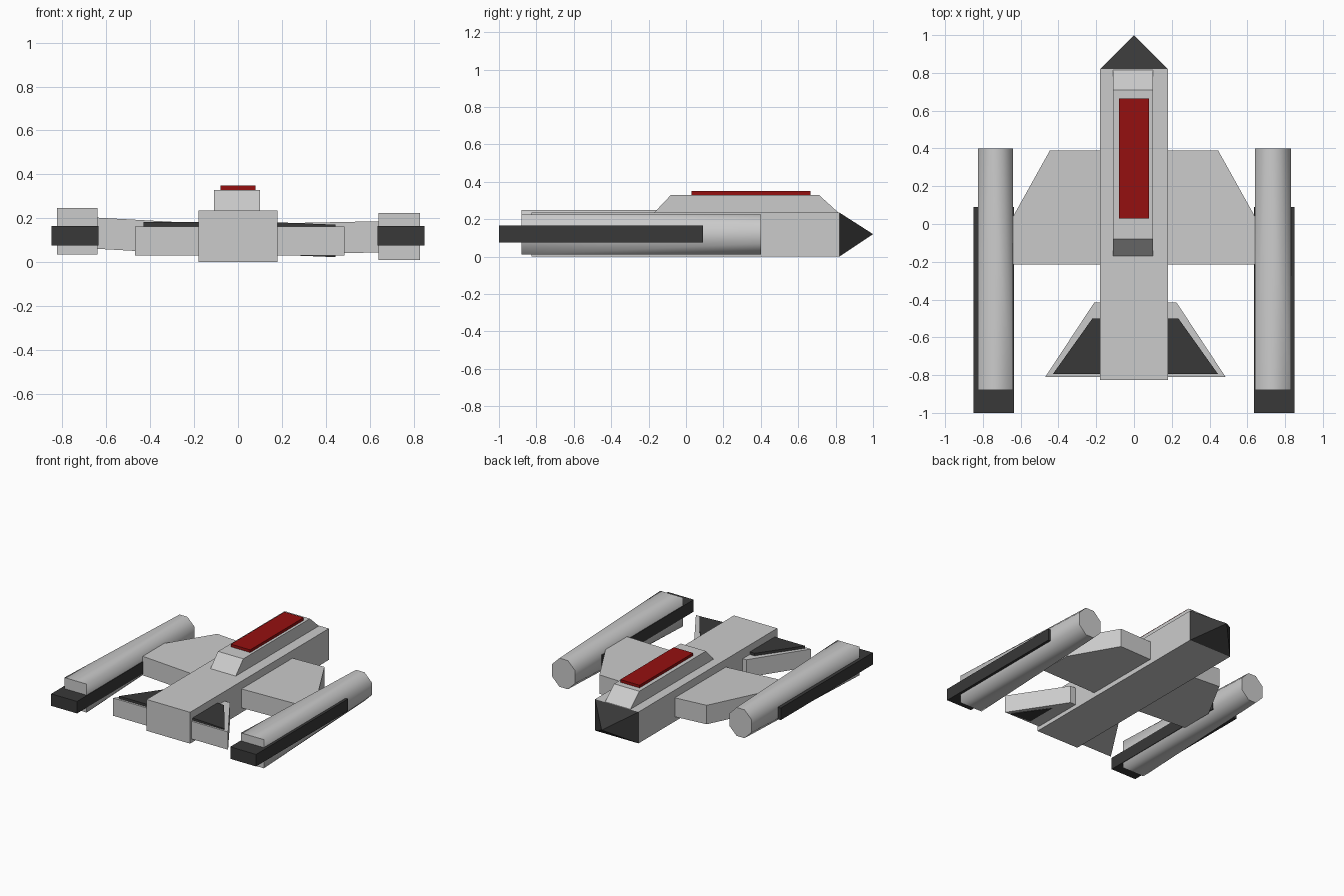
import bpy, math

if "Cube" in bpy.data.objects:
    bpy.data.objects.remove(bpy.data.objects["Cube"])

dark = bpy.data.materials.new("dark_grey")
dark.diffuse_color = (0.04, 0.04, 0.04, 1)
dark.use_nodes = True
dark.node_tree.nodes["Principled BSDF"].inputs["Base Color"].default_value = dark.diffuse_color
red = bpy.data.materials.new("red")
red.diffuse_color = (0.3, 0.005, 0.005, 1)
red.use_nodes = True
red.node_tree.nodes["Principled BSDF"].inputs["Base Color"].default_value = red.diffuse_color


def make(name, verts, faces, mat=None):
    me = bpy.data.meshes.new(name)
    me.from_pydata(verts, [], faces)
    ob = bpy.data.objects.new(name, me)
    bpy.context.collection.objects.link(ob)
    if mat:
        me.materials.append(mat)
    # consistent outward normals
    bpy.context.view_layer.objects.active = ob
    ob.select_set(True)
    bpy.ops.object.mode_set(mode='EDIT')
    bpy.ops.mesh.select_all(action='SELECT')
    bpy.ops.mesh.normals_make_consistent(inside=False)
    bpy.ops.object.mode_set(mode='OBJECT')
    ob.select_set(False)
    return ob


def loft(name, a, b, mat=None):
    n = len(a)
    sides = [(i, (i + 1) % n, n + (i + 1) % n, n + i) for i in range(n)]
    return make(name, a + b, sides + [tuple(range(n)), tuple(range(n, 2 * n))], mat)


def plate(name, outline, z0, z1, slope=0.0, mat=None):
    """Outline in plan, given a thickness; slope tilts it along x."""
    x0 = outline[0][0]
    ring = lambda z: [(x, y, z + slope * abs(x - x0)) for x, y in outline]
    return loft(name, ring(z0), ring(z1), mat)


def box(name, x0, x1, y0, y1, z0, z1, mat=None):
    return plate(name, [(x0, y0), (x1, y0), (x1, y1), (x0, y1)], z0, z1, 0, mat)


# Fuselage and pointed nose
box("fuselage", -0.18, 0.18, -0.825, 0.82, 0, 0.235)
make("nose", [(-0.18, 0.82, 0), (0.18, 0.82, 0), (0.18, 0.82, 0.235),
              (-0.18, 0.82, 0.235), (0, 1, 0.12)],
     [(0, 1, 2, 3), (0, 1, 4), (1, 2, 4), (2, 3, 4), (3, 0, 4)], dark)

# Canopy with sloped ends and red top strip
profile = [(-0.17, 0.235), (0.815, 0.235), (0.71, 0.33), (-0.08, 0.33)]
loft("canopy", [(-0.11, y, z) for y, z in profile], [(0.10, y, z) for y, z in profile])
box("canopy_strip", -0.08, 0.08, 0.03, 0.665, 0.33, 0.35, red)


def engine_pod(name, x0, x1, z0, z1):
    """Square at the tail, blending into an octagonal front."""
    c = 0.06
    corners = [(x0, z0), (x1, z0), (x1, z1), (x0, z1)]
    tail = [(x, -0.88, z) for x, z in corners]
    front = [(x0, z0 + c), (x0 + c, z0), (x1 - c, z0), (x1, z0 + c),
             (x1, z1 - c), (x1 - c, z1), (x0 + c, z1), (x0, z1 - c)]
    verts = tail + [(x, 0.4, z) for x, z in front]
    faces = [(0, 1, 2, 3), tuple(range(4, 12))]
    for i in range(4):
        j = (i + 1) % 4
        faces.append((i, 4 + 2 * i, 5 + 2 * i))
        faces.append((i, 5 + 2 * i, 4 + 2 * j, j))
    ob = make(name, verts, faces)
    ob.select_set(True)
    bpy.ops.object.shade_smooth_by_angle(angle=math.radians(50))
    ob.select_set(False)


# Sides: the two halves differ slightly in height and tilt
for side, s, wing_slope, pod, fin_shift, panel_slope in (
        ("left", -1, 0.055, (-0.825, -0.64, 0.035, 0.248), 0.0, 0.0),
        ("right", 1, 0.02, (0.64, 0.83, 0.01, 0.225), 0.015, -0.04)):
    # Main wing
    plate(side + "_wing", [(s * 0.17, -0.215), (s * 0.64, -0.215), (s * 0.64, 0.04),
                           (s * 0.445, 0.39), (s * 0.17, 0.39)], 0.035, 0.177, wing_slope)
    # Engine pod and the dark rail through it
    engine_pod(side + "_engine_pod", *pod)
    box(side + "_engine_rail", s * 0.636, s * 0.85, -1, 0.09, 0.075, 0.165, dark)
    # Tail fin with dark inset panel
    f = fin_shift
    plate(side + "_tail_fin", [(s * 0.17, -0.81), (s * (0.47 + f), -0.81),
                               (s * (0.21 + f), -0.415), (s * 0.17, -0.415)], 0.03, 0.163)
    plate(side + "_tail_panel", [(s * 0.17, -0.795), (s * (0.43 + f), -0.795),
                                 (s * (0.22 + f), -0.5), (s * 0.17, -0.5)],
          0.034, 0.182, panel_slope, dark)
